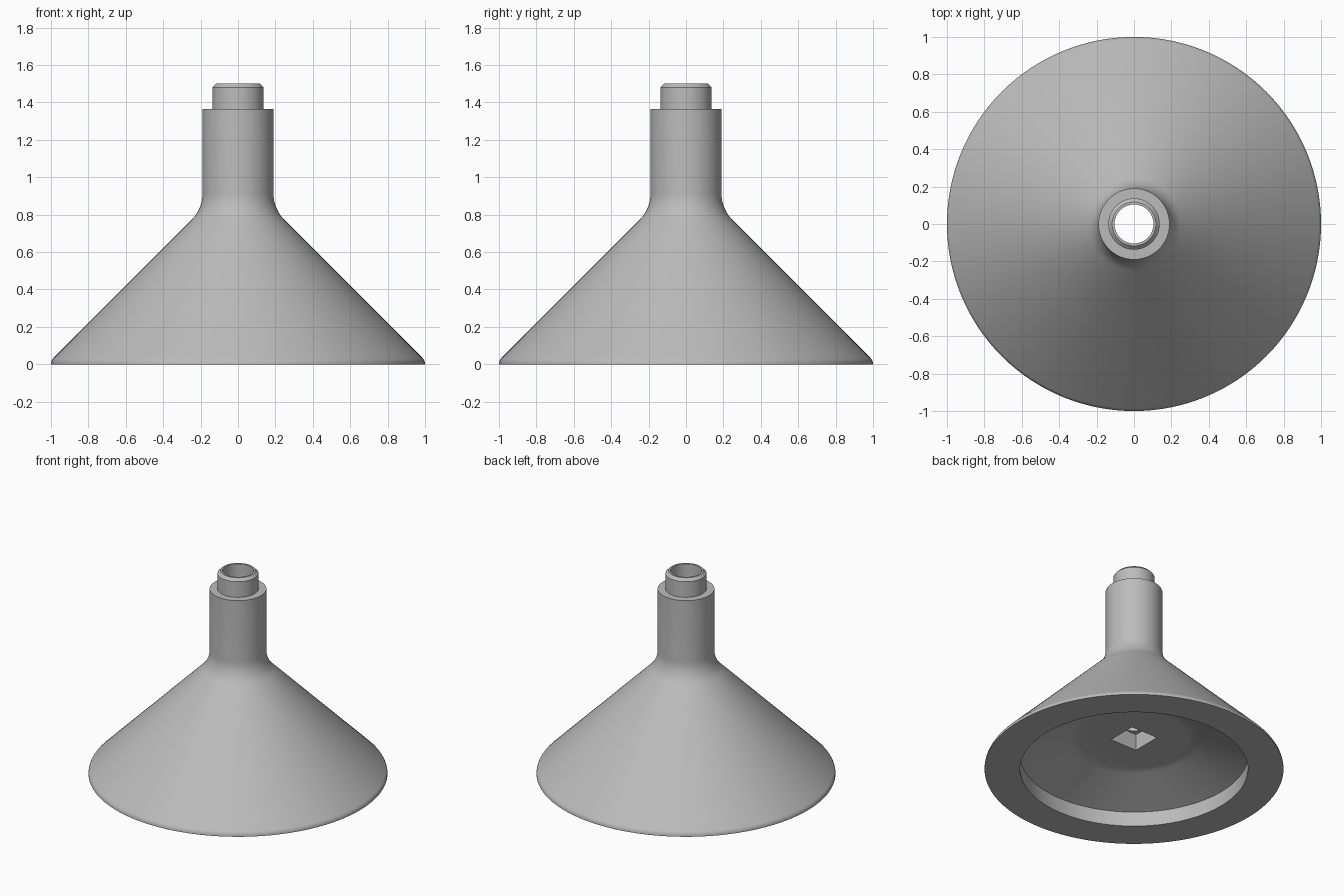
import bpy, bmesh, math
from mathutils import Vector

if "Cube" in bpy.data.objects:
    bpy.data.objects.remove(bpy.data.objects["Cube"])

SEGMENTS = 128


def fillet(prev, corner, nxt, radius, steps=8):
    """Points of a round between two profile lines."""
    p, c, n = Vector(prev), Vector(corner), Vector(nxt)
    a, b = (p - c).normalized(), (n - c).normalized()
    half = a.angle(b) / 2
    centre = c + (a + b).normalized() * (radius / math.sin(half))
    start = c + a * (radius / math.tan(half)) - centre
    end = c + b * (radius / math.tan(half)) - centre
    sweep = math.pi - 2 * half
    pts = []
    for i in range(steps + 1):
        t = i / steps
        v = start * math.sin((1 - t) * sweep) + end * math.sin(t * sweep)
        pts.append(tuple(centre + v / math.sin(sweep)))
    return pts


# Closed half section (radius, height), from the underside rim outwards
rim, shoulder = (1.0, 0.02), (0.19, 0.83)
profile = [(0.762, 0.0), (1.0, 0.0)]
profile += fillet((1.0, 0.0), rim, shoulder, 0.045)         # rounded foot edge
profile += fillet(rim, shoulder, (0.19, 1.365), 0.2)        # cone into neck
profile += [(0.19, 1.365), (0.137, 1.365), (0.137, 1.48),   # neck and spigot
            (0.117, 1.5), (0.104, 1.5)]
profile += [(0.104, 0.235)]                                 # through bore
profile += fillet((0.104, 0.235), (0.40, 0.235), (0.762, 0.108), 0.25, 5)
profile += [(0.762, 0.108)]                                 # recess wall

# Lathe the section into a closed ring body
bm = bmesh.new()
rings = []
for i in range(SEGMENTS):
    a = 2 * math.pi * i / SEGMENTS
    rings.append([bm.verts.new((r * math.cos(a), r * math.sin(a), z))
                  for r, z in profile])
count = len(profile)
for i in range(SEGMENTS):
    r0, r1 = rings[i], rings[(i + 1) % SEGMENTS]
    for j in range(count):
        k = (j + 1) % count
        bm.faces.new((r0[j], r1[j], r1[k], r0[k]))
bmesh.ops.recalc_face_normals(bm, faces=bm.faces)
mesh = bpy.data.meshes.new("cone_body")
bm.to_mesh(mesh)
bm.free()
body = bpy.data.objects.new("cone_body", mesh)
bpy.context.collection.objects.link(body)

grey = bpy.data.materials.new("light grey")
grey.diffuse_color = (0.5, 0.5, 0.5, 1)
grey.use_nodes = True
grey.node_tree.nodes["Principled BSDF"].inputs["Base Color"].default_value = grey.diffuse_color
mesh.materials.append(grey)

# Square socket cut into the recess ceiling
bpy.ops.mesh.primitive_cube_add(size=1, location=(0, 0, 0.25))
cutter = bpy.context.object
cutter.name = "socket_cutter"
cutter.scale = (0.218, 0.218, 0.21)
cutter.hide_render = True
cutter.data.materials.append(grey)

bpy.ops.object.select_all(action='DESELECT')
body.select_set(True)
bpy.context.view_layer.objects.active = body
mod = body.modifiers.new("socket", 'BOOLEAN')
mod.operation = 'DIFFERENCE'
mod.solver = 'EXACT'
mod.object = cutter
bpy.ops.object.modifier_apply(modifier=mod.name)
bpy.data.objects.remove(cutter, do_unlink=True)

bpy.ops.object.shade_smooth_by_angle(angle=math.radians(30))
